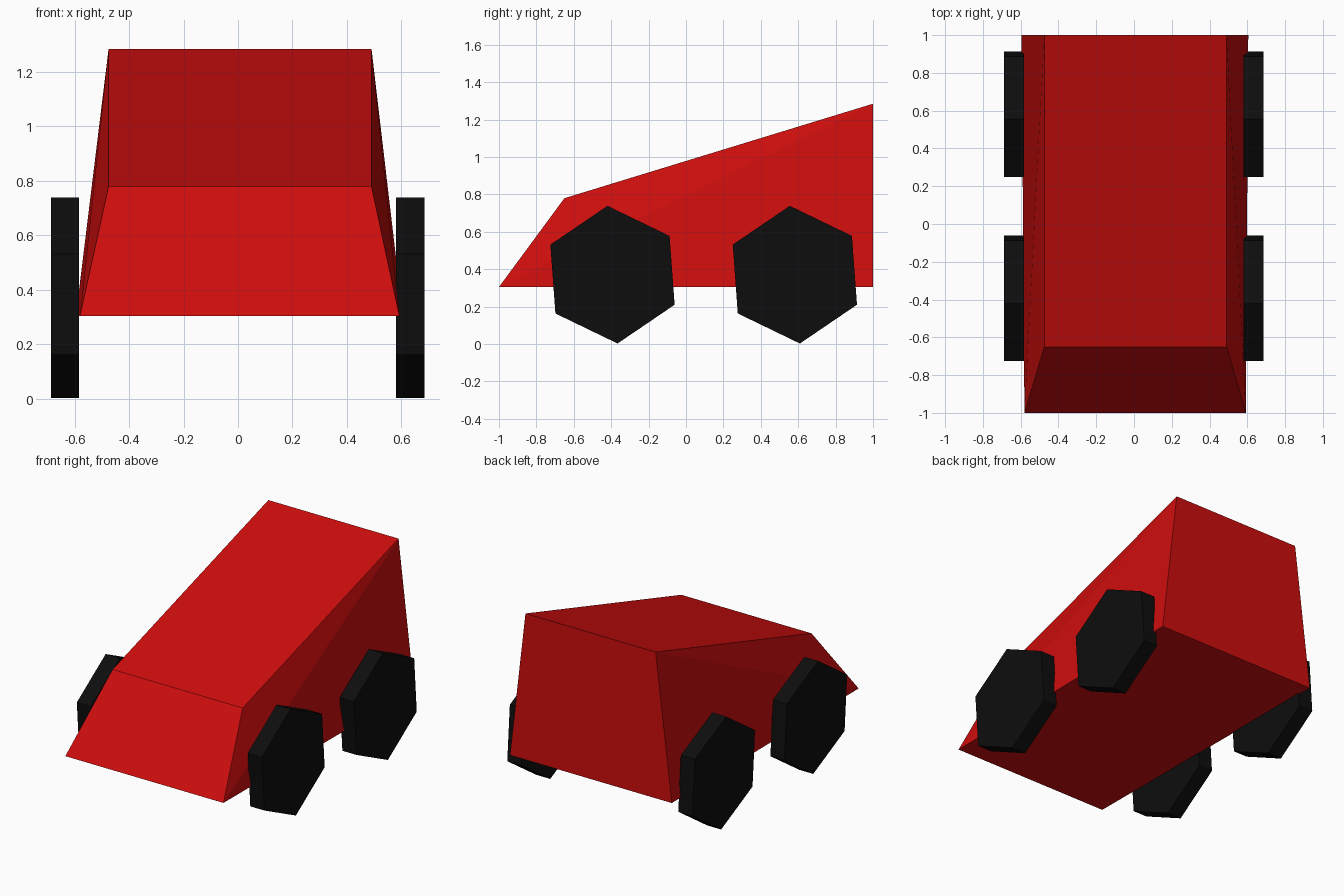
import bpy, bmesh, math

if "Cube" in bpy.data.objects:
    bpy.data.objects.remove(bpy.data.objects["Cube"])


def material(name, color):
    m = bpy.data.materials.new(name)
    m.diffuse_color = (*color, 1.0)
    m.use_nodes = True
    m.node_tree.nodes["Principled BSDF"].inputs["Base Color"].default_value = m.diffuse_color
    return m


def build(name, verts, faces, mat):
    bm = bmesh.new()
    vs = [bm.verts.new(v) for v in verts]
    for f in faces:
        bm.faces.new([vs[i] for i in f])
    bmesh.ops.recalc_face_normals(bm, faces=bm.faces[:])
    mesh = bpy.data.meshes.new(name)
    bm.to_mesh(mesh)
    bm.free()
    mesh.materials.append(mat)
    ob = bpy.data.objects.new(name, mesh)
    bpy.context.collection.objects.link(ob)
    return ob


red = material("red_paint", (0.62, 0.004, 0.004))
black = material("black_rubber", (0.004, 0.004, 0.004))

# Wedge body: bottom corners, then roof corners
body = [(-0.58, -1, 0.305), (0.592, -1, 0.305), (0.605, 1, 0.305), (-0.595, 1, 0.305),
        (-0.475, -0.65, 0.78), (0.49, -0.65, 0.78), (0.49, 1, 1.285), (-0.475, 1, 1.285)]
build("body", body,
      [(0, 3, 2, 1), (0, 1, 5, 4), (4, 5, 6, 7), (2, 3, 7, 6),   # floor, nose, roof, back
       (0, 4, 7), (0, 7, 3), (1, 6, 5), (1, 2, 6)],              # folded sides
      red)


# Six-sided wheels, slightly rotated
def wheel(name, x0, x1, y, z=0.371, r=0.369, turn=4.2):
    ring = [math.radians(90 + turn + 60 * i) for i in range(6)]
    verts = [(x, y + r * math.cos(a), z + r * math.sin(a)) for x in (x0, x1) for a in ring]
    sides = [(i, (i + 1) % 6, (i + 1) % 6 + 6, i + 6) for i in range(6)]
    build(name, verts, [tuple(range(6)), tuple(range(6, 12))] + sides, black)


for end, y in (("front", -0.393), ("rear", 0.582)):
    wheel(end + "_left_wheel", -0.687, -0.583, y)
    wheel(end + "_right_wheel", 0.58, 0.685, y)
